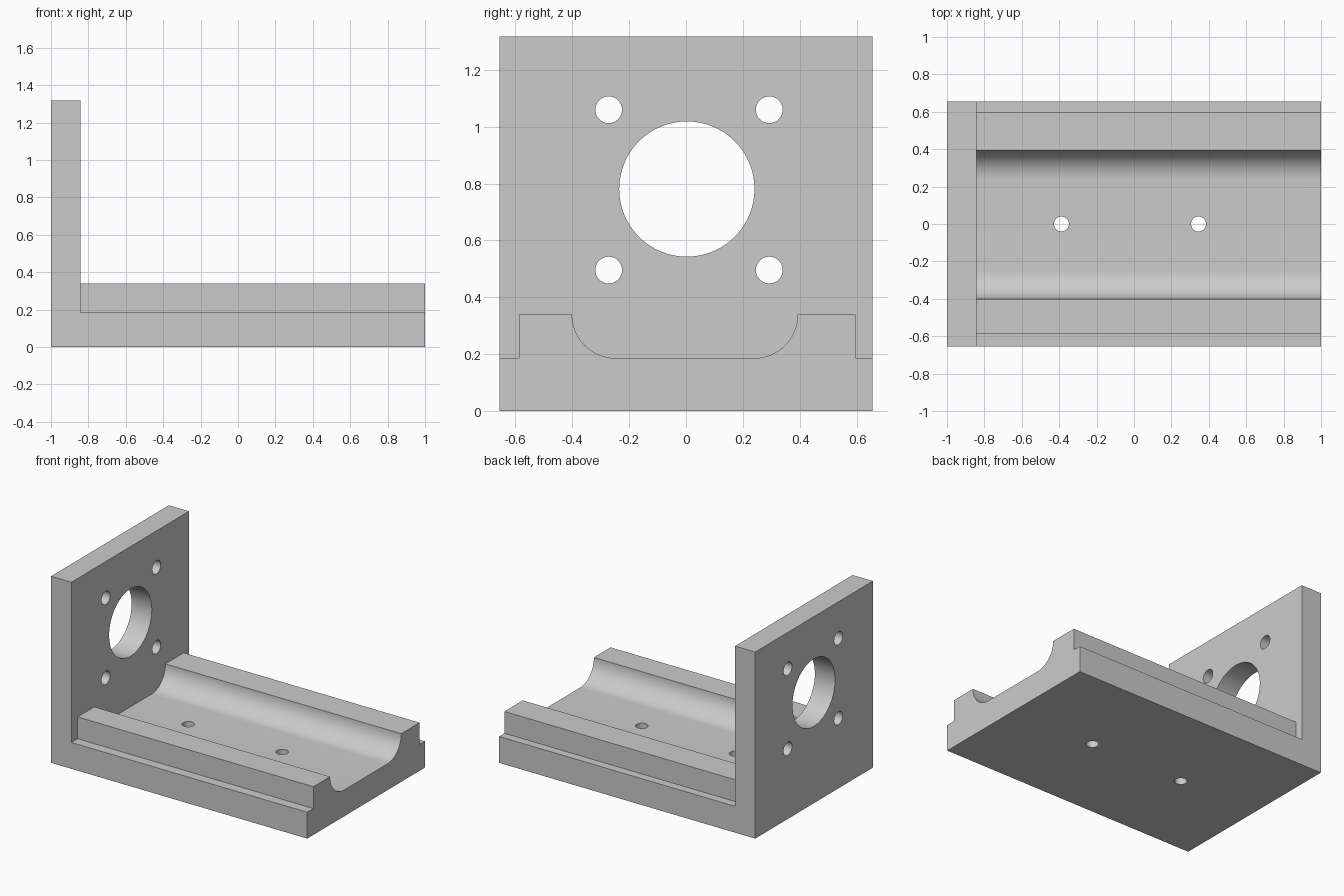
import bpy
import bmesh
from math import cos, sin, pi
from mathutils import Matrix

if "Cube" in bpy.data.objects:
    bpy.data.objects.remove(bpy.data.objects["Cube"], do_unlink=True)

grey = bpy.data.materials.new("plain_grey")
grey.use_nodes = True
grey.diffuse_color = (0.6, 0.6, 0.6, 1)
grey.node_tree.nodes["Principled BSDF"].inputs["Base Color"].default_value = (0.6, 0.6, 0.6, 1)

HALF_Y = 0.656    # half the bracket width
STEP_Z = 0.186    # height of the side ledges and channel floor
RAIL_Z = 0.34     # top of the rails
PLATE_X = -0.842  # inner face of the upright plate
TOP_Z = 1.317


def link(name, bm):
    bmesh.ops.recalc_face_normals(bm, faces=bm.faces)
    mesh = bpy.data.meshes.new(name)
    bm.to_mesh(mesh)
    bm.free()
    mesh.materials.append(grey)
    obj = bpy.data.objects.new(name, mesh)
    bpy.context.collection.objects.link(obj)
    return obj


def extrude_x(name, profile, x0, x1):
    """Solid with a (y, z) profile running from x0 to x1."""
    bm = bmesh.new()
    face = bm.faces.new([bm.verts.new((x0, y, z)) for y, z in profile])
    side = bmesh.ops.extrude_face_region(bm, geom=[face])["geom"]
    verts = [v for v in side if isinstance(v, bmesh.types.BMVert)]
    bmesh.ops.translate(bm, verts=verts, vec=(x1 - x0, 0, 0))
    return link(name, bm)


def cylinder(name, centre, radius, depth, axis):
    bm = bmesh.new()
    turn = Matrix.Rotation(pi / 2, 4, 'Y') if axis == 'X' else Matrix()
    bmesh.ops.create_cone(bm, cap_ends=True, segments=64, radius1=radius, radius2=radius,
                          depth=depth, matrix=Matrix.Translation(centre) @ turn)
    return link(name, bm)


def arc(y, radius, start, end, steps=24):
    """Channel corner, centred at rail height."""
    angles = [start + (end - start) * i / steps for i in range(steps + 1)]
    return [(y + radius * cos(a), RAIL_Z + radius * sin(a)) for a in angles]


# Base with ledges, two rails and the rounded channel between them
r = RAIL_Z - STEP_Z
profile = [(-HALF_Y, 0), (HALF_Y, 0), (HALF_Y, STEP_Z), (0.597, STEP_Z), (0.597, RAIL_Z)]
profile += arc(0.393 - r, r, 0, -pi / 2) + arc(-0.401 + r, r, -pi / 2, -pi)
profile += [(-0.587, RAIL_Z), (-0.587, STEP_Z), (-HALF_Y, STEP_Z)]
bracket = extrude_x("mounting_bracket", profile, -1, 1)

# Upright plate, joined to the base
plate = extrude_x("upright_plate", [(-HALF_Y, 0), (HALF_Y, 0), (HALF_Y, TOP_Z), (-HALF_Y, TOP_Z)],
                  -1, PLATE_X)

# Large bore, four bolt holes around it, two floor holes
px = (PLATE_X - 1) / 2
cutters = [cylinder("bore_cutter", (px, 0.003, 0.781), 0.238, 0.4, 'X')]
for y in (-0.272, 0.293):
    for z in (0.496, 1.06):
        cutters.append(cylinder("bolt_hole_cutter", (px, y, z), 0.047, 0.4, 'X'))
for x in (-0.388, 0.345):
    cutters.append(cylinder("floor_hole_cutter", (x, 0, 0.1), 0.04, 0.5, 'Z'))

for tool, operation in [(plate, 'UNION')] + [(c, 'DIFFERENCE') for c in cutters]:
    mod = bracket.modifiers.new(tool.name, 'BOOLEAN')
    mod.operation = operation
    mod.solver = 'EXACT'
    mod.object = tool
    tool.hide_render = True

# Apply the cuts, drop the helpers and smooth the round surfaces
bpy.ops.object.select_all(action='DESELECT')
bracket.select_set(True)
bpy.context.view_layer.objects.active = bracket
bpy.ops.object.convert(target='MESH')
for tool in [plate] + cutters:
    bpy.data.objects.remove(tool, do_unlink=True)
bpy.ops.object.shade_smooth_by_angle(angle=pi / 6)
